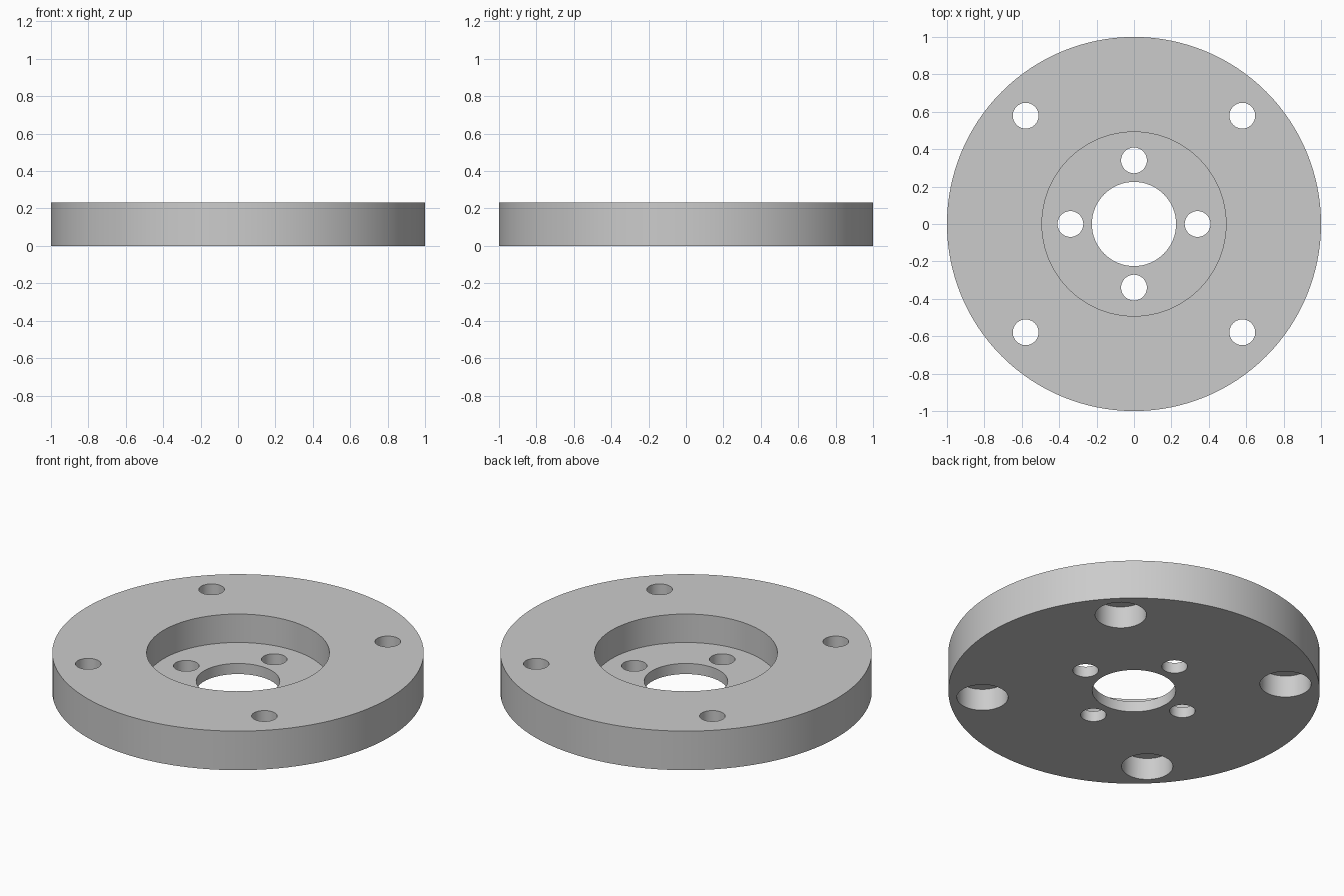
import bpy
import math

if "Cube" in bpy.data.objects:
    bpy.data.objects.remove(bpy.data.objects["Cube"])

HEIGHT = 0.232
RECESS_FLOOR = 0.063   # floor level of the central recess
COUNTERBORE_TOP = 0.13  # ceiling of the bores in the underside


def cylinder(name, radius, z0, z1, x=0.0, y=0.0, sides=64):
    bpy.ops.mesh.primitive_cylinder_add(
        vertices=sides, radius=radius, depth=z1 - z0, location=(x, y, (z0 + z1) / 2))
    ob = bpy.context.object
    ob.name = name
    return ob


def cut(target, cutter):
    mod = target.modifiers.new("cut", 'BOOLEAN')
    mod.operation = 'DIFFERENCE'
    mod.solver = 'EXACT'
    mod.object = cutter
    bpy.context.view_layer.objects.active = target
    bpy.ops.object.modifier_apply(modifier=mod.name)
    bpy.data.objects.remove(cutter, do_unlink=True)


# Round plate
flange = cylinder("flange_plate", 1.0, 0, HEIGHT, sides=128)

# Central recess and through bore
cut(flange, cylinder("recess_cutter", 0.492, RECESS_FLOOR, 0.5, sides=96))
cut(flange, cylinder("bore_cutter", 0.225, -0.2, 0.5))

for i in range(4):
    # Inner bolt holes on the axes
    a = i * math.pi / 2
    cut(flange, cylinder("inner_hole_cutter", 0.069, -0.2, 0.5,
                         0.34 * math.cos(a), 0.34 * math.sin(a), 48))
    # Outer bolt holes on the diagonals, counterbored from below
    a += math.pi / 4
    x, y = 0.819 * math.cos(a), 0.819 * math.sin(a)
    cut(flange, cylinder("outer_hole_cutter", 0.069, -0.2, 0.5, x, y, 48))
    cut(flange, cylinder("counterbore_cutter", 0.138, -0.2, COUNTERBORE_TOP, x, y, 48))

# Grey metal
metal = bpy.data.materials.new("light_grey_metal")
metal.diffuse_color = (0.6, 0.6, 0.6, 1)
metal.use_nodes = True
metal.node_tree.nodes["Principled BSDF"].inputs["Base Color"].default_value = metal.diffuse_color
flange.data.materials.clear()
flange.data.materials.append(metal)

bpy.ops.object.select_all(action='DESELECT')
flange.select_set(True)
bpy.context.view_layer.objects.active = flange
bpy.ops.object.shade_smooth_by_angle(angle=math.radians(30))
